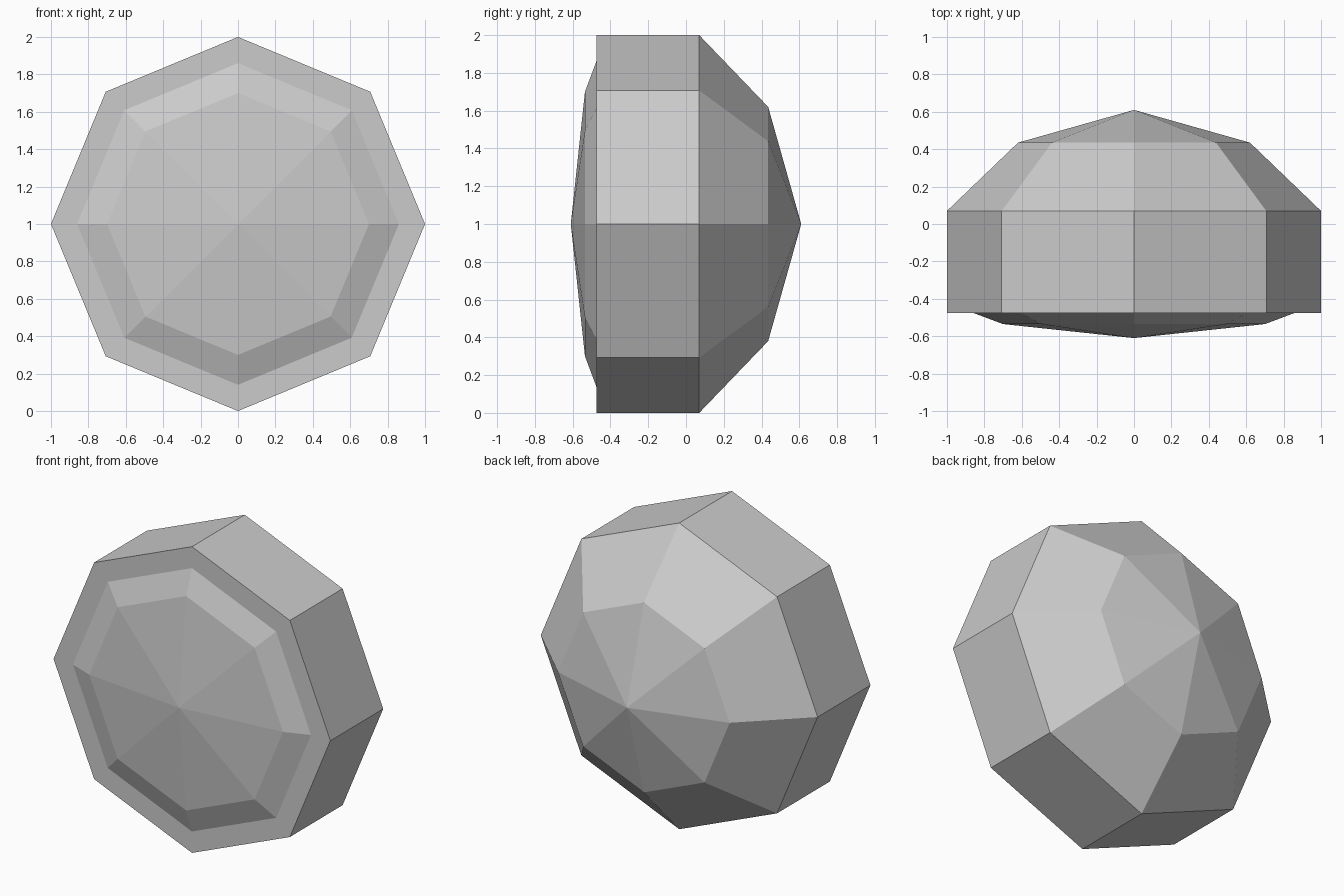
import bpy
import bmesh
from math import cos, sin, pi

SIDES = 8

cube = bpy.data.objects.get("Cube")
if cube:
    bpy.data.objects.remove(cube, do_unlink=True)

# Single plain grey
grey = bpy.data.materials.new("plain grey")
grey.use_nodes = True
colour = (0.6, 0.6, 0.6, 1)
grey.diffuse_color = colour
grey.node_tree.nodes["Principled BSDF"].inputs["Base Color"].default_value = colour


def turned_part(name, profile):
    """Turn a (radius, y) profile around the front-to-back axis at z = 1."""
    bm = bmesh.new()
    rings = []
    for radius, y in profile:
        if radius == 0:
            rings.append([bm.verts.new((0, y, 1))] * SIDES)
        else:
            angles = [2 * pi * i / SIDES for i in range(SIDES)]
            rings.append([bm.verts.new((radius * cos(a), y, 1 + radius * sin(a)))
                          for a in angles])
    for ring, following in zip(rings, rings[1:]):
        for i in range(SIDES):
            j = (i + 1) % SIDES
            corners = [ring[i], ring[j], following[j], following[i]]
            bm.faces.new(list(dict.fromkeys(corners)))
    # Profiles run back to front, so this winding is checked against the axis
    bm.normal_update()
    for face in bm.faces:
        centre = face.calc_center_median()
        centre.z -= 1
        if face.normal.dot(centre) < 0:
            face.normal_flip()
    mesh = bpy.data.meshes.new(name)
    bm.to_mesh(mesh)
    bm.free()
    mesh.materials.append(grey)
    obj = bpy.data.objects.new(name, mesh)
    bpy.context.collection.objects.link(obj)
    return obj


# Housing: pointed back, sloped shoulder, straight rim and flat front bezel
turned_part("housing", [(0, 0.61), (0.62, 0.435), (1, 0.07), (1, -0.475), (0.86, -0.475)])

# Front lens: bevelled edge and shallow pointed face
turned_part("front_lens", [(0.86, -0.475), (0.7, -0.535), (0, -0.61)])
